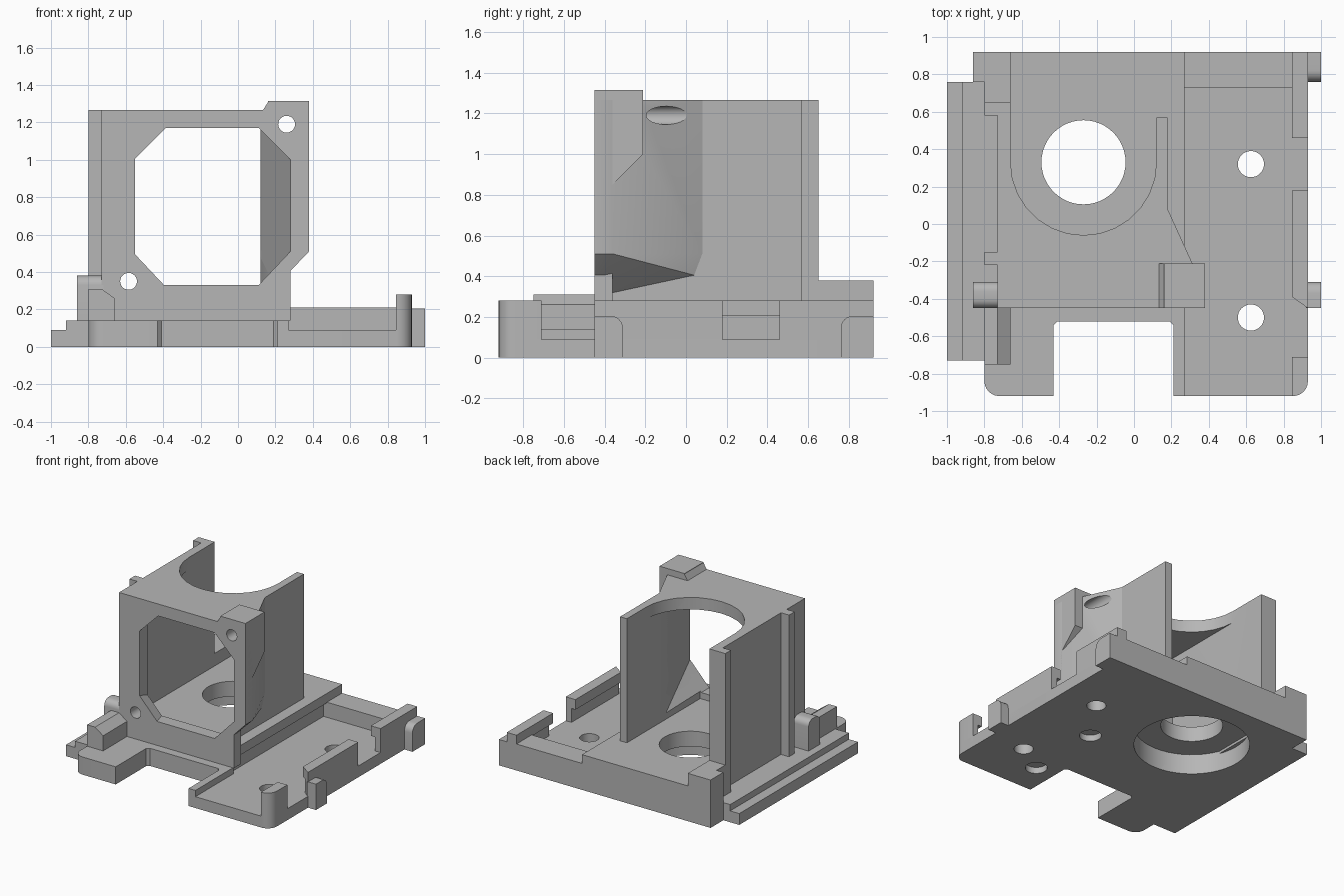
import bpy, bmesh, math
from mathutils import Vector

if "Cube" in bpy.data.objects:
    bpy.data.objects.remove(bpy.data.objects["Cube"], do_unlink=True)

grey = bpy.data.materials.new("plain_grey")
grey.use_nodes = True
GREY = (0.47, 0.47, 0.47, 1)
grey.diffuse_color = GREY
grey.node_tree.nodes["Principled BSDF"].inputs["Base Color"].default_value = GREY


def finish(name, bm):
    bmesh.ops.recalc_face_normals(bm, faces=bm.faces)
    mesh = bpy.data.meshes.new(name)
    bm.to_mesh(mesh)
    bm.free()
    mesh.materials.append(grey)
    ob = bpy.data.objects.new(name, mesh)
    bpy.context.collection.objects.link(ob)
    return ob


def prism(name, pts, lo, hi, axis="z"):
    """Extrude a 2D outline along an axis; pts are the two other axes in xyz order."""
    place = {"x": lambda p, t: (t, p[0], p[1]),
             "y": lambda p, t: (p[0], t, p[1]),
             "z": lambda p, t: (p[0], p[1], t)}[axis]
    bm = bmesh.new()
    a = [bm.verts.new(place(p, lo)) for p in pts]
    b = [bm.verts.new(place(p, hi)) for p in pts]
    bm.faces.new(a)
    bm.faces.new(b)
    n = len(pts)
    for i in range(n):
        j = (i + 1) % n
        bm.faces.new((a[i], a[j], b[j], b[i]))
    return finish(name, bm)


def box(name, x0, x1, y0, y1, z0, z1):
    return prism(name, [(x0, y0), (x1, y0), (x1, y1), (x0, y1)], z0, z1)


def rod(name, u, v, r, lo, hi, axis="z", n=32):
    ring = [(u + r * math.cos(math.tau * i / n), v + r * math.sin(math.tau * i / n)) for i in range(n)]
    return prism(name, ring, lo, hi, axis)


def hull(name, pts):
    bm = bmesh.new()
    for p in pts:
        bm.verts.new(p)
    res = bmesh.ops.convex_hull(bm, input=bm.verts)
    loose = {g for g in res["geom_interior"] + res["geom_unused"] if isinstance(g, bmesh.types.BMVert)}
    bmesh.ops.delete(bm, geom=list(loose), context="VERTS")
    bmesh.ops.dissolve_limit(bm, angle_limit=0.01, verts=bm.verts, edges=bm.edges)
    return finish(name, bm)


def arc(cx, cy, r, start, n=6):
    """Quarter round, counter-clockwise from the start angle in degrees."""
    angs = [math.radians(start + 90 * i / n) for i in range(n + 1)]
    return [(cx + r * math.cos(t), cy + r * math.sin(t)) for t in angs]


def cut(targets, cutters):
    for ob in targets:
        for c in cutters:
            m = ob.modifiers.new("cut", "BOOLEAN")
            m.operation, m.solver, m.object = "DIFFERENCE", "EXACT", c
        bpy.context.view_layer.update()
        dg = bpy.context.evaluated_depsgraph_get()
        mesh = bpy.data.meshes.new_from_object(ob.evaluated_get(dg))
        ob.modifiers.clear()
        ob.data = mesh
    for c in cutters:
        bpy.data.objects.remove(c, do_unlink=True)


# Base plate with front notch, and the thicker deck left of the tray
left_part = arc(-.72, -.84, .08, 180) + [(-.43, -.92), (-.43, -.54), (-.41, -.52), (.19, -.52), (.21, -.54), (.21, -.92)]
base = prism("base_plate", left_part + arc(.85, -.84, .08, 270) + [(.93, .92), (-.8, .92)], 0, .09)
prism("front_deck", left_part + [(.27, -.92), (.27, -.44), (-.8, -.44)], .07, .14)
platform = box("platform", -.73, .27, -.45, .92, .05, .28)
box("left_deck", -.8, -.72, -.45, .92, .05, .14)
box("tray_back_lip", .26, .9, .73, .92, .05, .21)

# Bores through the base
cut([base, platform], [rod("bore_cut", -.27, .33, .225, -.1, .5, n=48),
                       rod("counterbore_cut", -.27, .33, .42, -.1, .16, n=48),
                       box("slot_cut", .24, .4, -.6, .73, .09, .205)])
cut([base], [rod("hole_cut", .625, y, .07, -.1, .3) for y in (.32, -.5)] +
    [rod("blind_hole_cut", .38, y, .08, -.1, .05) for y in (-.04, -.65)])

# Tray side walls, undercut on the inside
walls = [prism("tray_front_post", [(.845, -.92)] + arc(.85, -.84, .08, 270) + [(.93, -.71), (.845, -.71)], .05, .28),
         prism("tray_middle_wall", [(.845, -.39), (.93, -.45), (.93, .18), (.845, .18)], .05, .28),
         box("tray_rear_wall", .845, .93, .46, .92, .05, .28)]
cut(walls, [box("undercut", .8, .88, -.85, .73, .09, .2)])

# Clips outside the tray walls
prism("right_front_clip", [(-.45, 0), (-.31, 0)] + arc(-.37, .145, .06, 0) + [(-.45, .205)], .92, 1, "x")
prism("right_rear_clip", [(.76, 0), (.92, 0), (.92, .205)] + arc(.82, .145, .06, 90), .92, 1, "x")

# Stepped rail, blocks and clips on the right-hand side of the body
prism("side_rail", [(-1, 0), (-.79, 0), (-.79, .14), (-.92, .14), (-.92, .09), (-1, .09)], -.73, .76, "y")
box("rear_block", -.8, -.66, .65, .92, .05, .38)
box("rear_clip", -.86, -.79, .76, .92, 0, .38)
prism("front_clip", [(-.45, .1), (-.31, .1)] + arc(-.36, .33, .05, 0) + arc(-.4, .33, .05, 90), -.86, -.72, "x")
prism("front_stop", [(-.8, .1), (-.66, .1), (-.66, .26), (-.73, .31), (-.8, .31)], -.75, -.44, "y")

# Duct housing
shell = box("duct_shell", -.73, .18, -.45, .57, .14, 1.265)
side = box("duct_side_end", -.73, -.66, .56, .65, .14, 1.265)
corner_plate = box("front_corner_plate", .17, .28, -.45, -.36, .14, .51)
funnel = hull("funnel_wall", [(x, y, z) for x, y in ((.1, -.45), (.38, -.45), (.38, -.36), (.18, .08), (.1, .08))
                              for z in (.51, 1.265)] +
              [(.28, -.45, .43), (.18, -.45, .3), (.17, .06, .4)])
ear = prism("mounting_ear", [(-.45, .51), (-.36, .51), (-.36, .85), (-.21, 1.0), (-.21, 1.315), (-.45, 1.315)],
            .16, .38, "x")
wedge = prism("ear_slope", [(.13, 1.26), (.165, 1.26), (.165, 1.315)], -.45, -.21, "y")
for y0, y1 in ((-.22, -.15), (.58, .65)):
    box("side_rib", -.8, -.72, y0, y1, .1, 1.265)

# Window funnel, chamber, round roof opening and screw holes
octagon = [(-.55, .5), (-.55, 1.0), (-.38, 1.17), (.11, 1.17), (.28, 1.0), (.28, .51), (.11, .33), (-.39, .33)]
front = [(x, -.45, z) for x, z in octagon]
flared = [(x, -.47, z) for x, z in octagon]
throat = [(x, .08, z) for x in (-.55, .12) for z in (.33, 1.17)]
cut([shell, funnel, corner_plate, ear, wedge],
    [hull("window_cut", front + flared + throat),
     box("chamber_cut", -.66, .12, -.35, 1, .1, 1.17),
     rod("roof_cut", -.27, .33, .39, .1, 2, n=28),
     box("roof_open_cut", -.66, .12, .33, 1, .1, 2),
     rod("screw_cut_low", -.585, .35, .045, -.6, -.3, "y", 24),
     rod("screw_cut_high", .26, 1.19, .045, -.6, .12, "y", 24)])

# Smooth the bores while keeping edges sharp
for ob in bpy.context.scene.objects:
    ob.select_set(ob.type == "MESH")
bpy.context.view_layer.objects.active = shell
bpy.ops.object.shade_smooth_by_angle(angle=math.radians(25))
